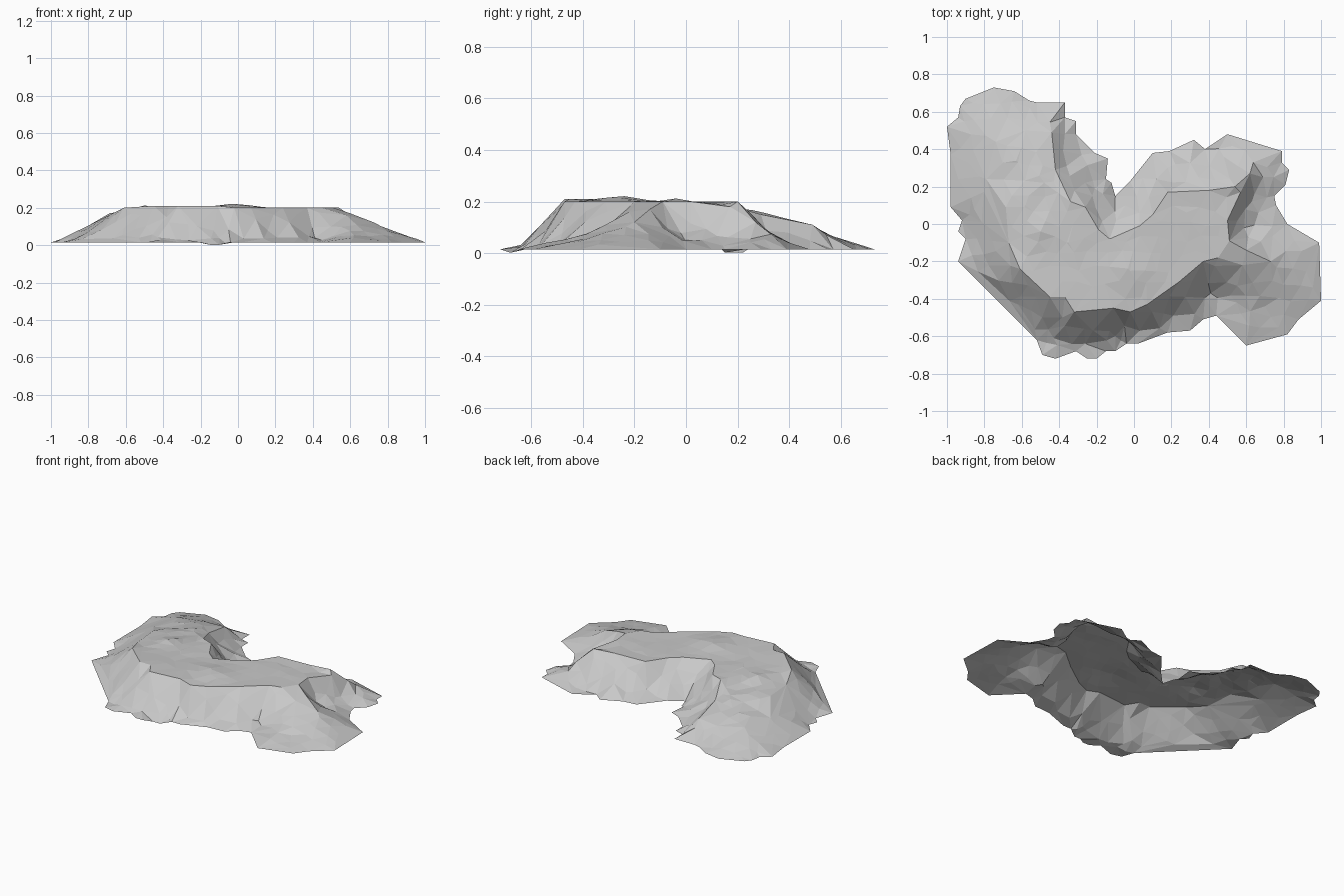
import bpy
import math
import random
from mathutils import Vector
from mathutils.geometry import delaunay_2d_cdt, intersect_point_line

random.seed(4)
cube = bpy.data.objects.get("Cube")
if cube:
    bpy.data.objects.remove(cube)

# Foot of the rock, clockwise from the north-west lobe, in hundredths
FOOT = [(-100, 52), (-94, 57), (-93, 63), (-90, 67), (-75, 73), (-64, 71),
        (-56, 66), (-52, 65), (-37, 65), (-37, 57), (-31, 55), (-31, 48),
        (-21, 38), (-14, 35), (-15, 24), (-12, 22), (-10, 15), (-2, 23),
        (10, 38), (19, 39), (32, 45), (38, 40), (50, 48), (79, 39), (79, 33),
        (83, 29), (81, 21), (75, 15), (76, 10), (82, 0), (99, -10),
        (100, -41), (88, -51), (82, -59), (60, -65), (44, -49), (37, -51),
        (30, -57), (18, -58), (2, -64), (-4, -64), (-10, -68), (-15, -68),
        (-20, -72), (-25, -72), (-31, -68), (-42, -72), (-49, -70),
        (-52, -62), (-94, -20), (-90, -8), (-94, -4), (-92, 2), (-98, 9),
        (-98, 37)]

# Upper rim with its height, same direction
RIM = [(-79, 24, 11), (-74, 44, 11), (-58, 50, 10), (-44, 49, 11),
       (-42, 29, 15), (-34, 12, 20), (-26, 9, 20), (-19, -3, 20),
       (-13, -8, 20), (3, -1, 20), (10, 5, 20), (18, 17, 20), (40, 18, 20),
       (54, 20, 20), (62, 27, 12), (57, 17, 18), (50, 2, 20), (51, -9, 20),
       (60, -14, 17), (73, -20, 12), (58, -22, 16), (45, -18, 20),
       (37, -20, 20), (24, -31, 20), (7, -43, 20), (-2, -47, 20),
       (-11, -45, 21), (-32, -47, 21), (-37, -39, 21), (-45, -39, 21),
       (-61, -24, 20), (-67, -10, 17)]

# High and level spots on top of the plateau
CROWN = [(-2, -25, 22), (-50, -4, 21), (-48, 22, 17), (-58, 10, 18),
         (-35, -10, 20), (35, 0, 20), (-62, 33, 14)]

# Toe of the cliffs, where they meet the low skirt
TOE = [(-43, -61, 4), (-26, -64, 3), (-10, -60, 4), (3, -57, 4),
       (21, -49, 4), (41, -37, 4), (55, -42, 5), (70, -44, 5), (59, -2, 8),
       (63, 12, 7), (69, 25, 6), (48, 36, 4), (22, 32, 5), (12, 24, 6),
       (-21, 19, 5), (-28, 37, 4), (-36, 31, 9), (-37, 48, 5),
       (-62, -43, 5), (-82, -20, 5), (-88, 5, 5)]

# Places where the foot dips to the ground
DIPS = [Vector((-.10, -.68)), Vector((-.10, .17))]
FOOT_Z = .015


def scaled(points):
    return [Vector(p) / 100 for p in points]


foot, rim, crown, toe = map(scaled, (FOOT, RIM, CROWN, TOE))
rim_flat = [p.xy for p in rim]


def closest(p, ring):
    """Distance to a closed ring, with the segment and the share along it."""
    best = (9, 0, 0)
    for i, a in enumerate(ring):
        b = ring[(i + 1) % len(ring)]
        share = intersect_point_line(p, a, b)[1]
        share = min(max(share, 0), 1)
        best = min(best, ((p - a.lerp(b, share)).length, i, share))
    return best


def inside(p, ring):
    odd = False
    for i, a in enumerate(ring):
        b = ring[i - 1]
        if (a.y > p.y) != (b.y > p.y):
            if p.x < a.x + (p.y - a.y) * (b.x - a.x) / (b.y - a.y):
                odd = not odd
    return odd


def slope(p):
    """Even slope between rim and foot, with the share of the way up."""
    to_rim, i, share = closest(p, rim_flat)
    to_foot = closest(p, foot)[0]
    rim_z = rim[i].z + (rim[(i + 1) % len(rim)].z - rim[i].z) * share
    t = to_foot / (to_foot + to_rim)
    return FOOT_Z + (rim_z - FOOT_Z) * t, t


# How far each toe lies off the even slope
toe_shift = [(q.xy, q.z - slope(q.xy)[0]) for q in toe]


def height(p):
    z, t = slope(p)
    if t < .01:
        return FOOT_Z if min((p - d).length for d in DIPS) > .07 else .002
    if t > .99:
        return z
    if inside(p, rim_flat):
        # Plateau: blend of rim and crown heights
        total = weight_sum = 0
        for q in rim + crown:
            weight = 1 / ((p - q.xy).length + .01) ** 3
            total += q.z * weight
            weight_sum += weight
        return total / weight_sum + random.uniform(-.002, .002)
    # Cliff: slope bent towards the toes, slightly rough
    for q, shift in toe_shift:
        z += shift * math.exp(-((p - q).length / .085) ** 2)
    return max(z + random.uniform(-.005, .005) * (1 - t), FOOT_Z)


# Scatter points over the rock
points = foot + rim_flat + [p.xy for p in crown + toe]
STEP = .08
for row in range(-9, 10):
    for col in range(-13, 14):
        p = Vector((col + row % 2 / 2, row)) * STEP
        p += Vector((random.uniform(-1, 1), random.uniform(-1, 1))) * STEP * .25
        clear = min(closest(p, foot)[0], closest(p, rim_flat)[0],
                    min((p - q.xy).length for q in toe))
        if inside(p, foot) and clear > STEP * .4:
            points.append(p)


def ring_edges(start, count):
    return [(start + i, start + (i + 1) % count) for i in range(count)]


edges = ring_edges(0, len(foot)) + ring_edges(len(foot), len(rim))
verts, _, faces, *_ = delaunay_2d_cdt(points, edges, [], 1, 1e-5)

# Open rock shell
mesh = bpy.data.meshes.new("rock_plateau")
mesh.from_pydata([(p.x, p.y, height(p)) for p in verts], [], faces)
mesh.update()
rock = bpy.data.objects.new("rock_plateau", mesh)
bpy.context.collection.objects.link(rock)

stone = bpy.data.materials.new("grey_stone")
stone.use_nodes = True
grey = (.58, .58, .58, 1)
stone.diffuse_color = grey
stone.node_tree.nodes["Principled BSDF"].inputs["Base Color"].default_value = grey
mesh.materials.append(stone)
